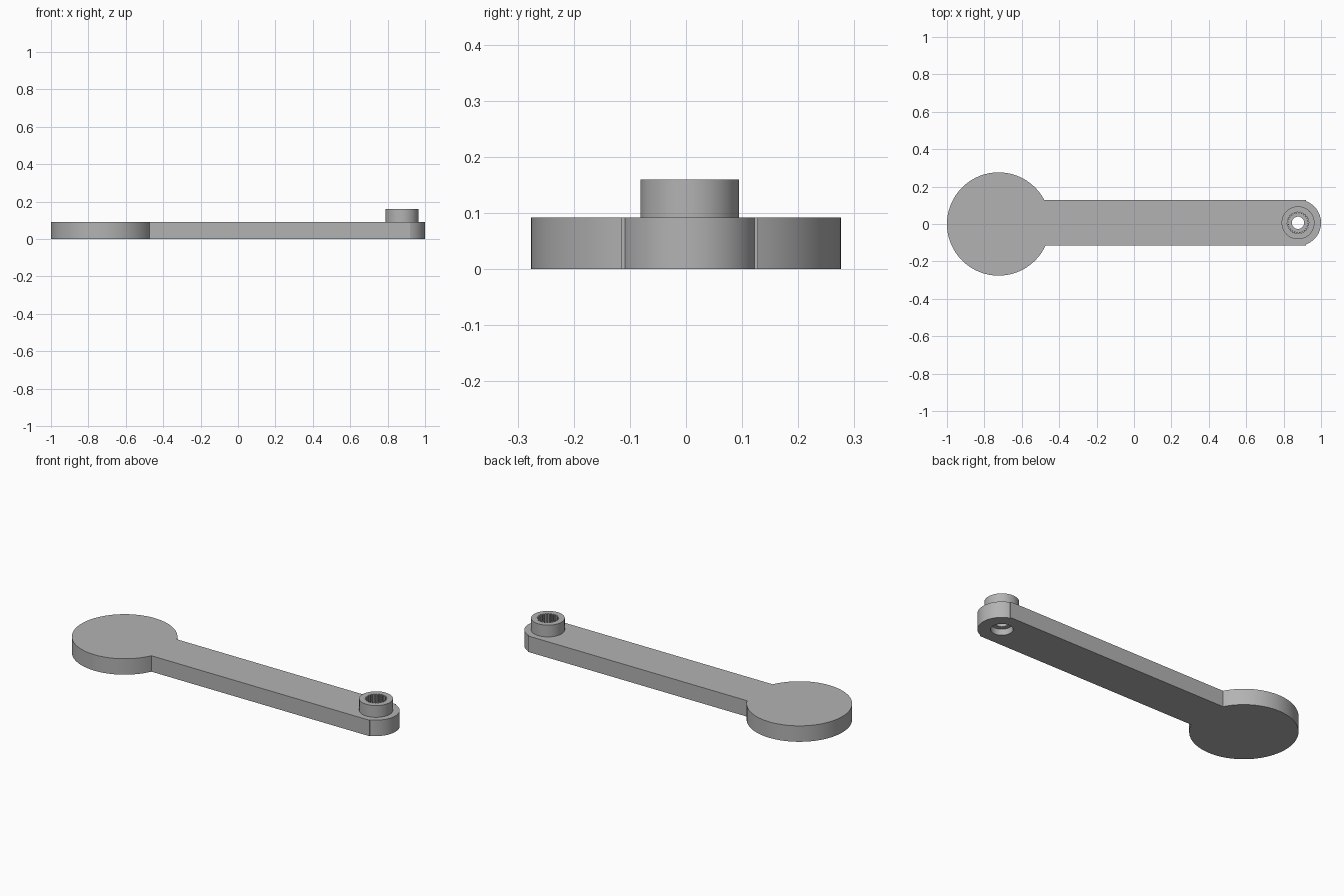
import bpy, bmesh, math

if "Cube" in bpy.data.objects:
    bpy.data.objects.remove(bpy.data.objects["Cube"])

HUB = (0.877, 0.0065)       # axis of the splined hub
PAD = (-0.724, 0.0)         # centre of the round pad
T, TOP = 0.092, 0.16        # plate thickness, hub top

grey = bpy.data.materials.new("grey plastic")
grey.diffuse_color = (0.45, 0.45, 0.45, 1)
grey.use_nodes = True
grey.node_tree.nodes["Principled BSDF"].inputs["Base Color"].default_value = grey.diffuse_color


def arc(c, r, a0, a1, n):
    return [(c[0] + r * math.cos(a0 + (a1 - a0) * i / n),
             c[1] + r * math.sin(a0 + (a1 - a0) * i / n)) for i in range(n + 1)]


def circle(c, r, n=96):
    return arc(c, r, 0, 2 * math.pi, n)[:-1]


def prism(name, pts, z0, z1):
    """Extrude a counter-clockwise outline from z0 to z1."""
    bm = bmesh.new()
    face = bm.faces.new([bm.verts.new((x, y, z0)) for x, y in pts])
    ext = bmesh.ops.extrude_face_region(bm, geom=[face])
    for v in ext["geom"]:
        if isinstance(v, bmesh.types.BMVert):
            v.co.z = z1
    bmesh.ops.recalc_face_normals(bm, faces=bm.faces[:])
    me = bpy.data.meshes.new(name)
    bm.to_mesh(me)
    bm.free()
    me.materials.append(grey)
    ob = bpy.data.objects.new(name, me)
    bpy.context.collection.objects.link(ob)
    return ob


def combine(target, other, op):
    bpy.context.view_layer.objects.active = target
    m = target.modifiers.new(op.lower(), 'BOOLEAN')
    m.operation, m.solver, m.object = op, 'EXACT', other
    bpy.ops.object.modifier_apply(modifier=m.name)
    bpy.data.objects.remove(other)


# Plate outline: round pad, straight bar, slightly narrower rounded end
half, y0, bar_end, r_end, r_pad = 0.1215, HUB[1], 0.92, 0.123, 0.276
a = math.acos((bar_end - HUB[0]) / r_end)
pad_hi = math.asin((y0 + half) / r_pad)
pad_lo = 2 * math.pi + math.asin((y0 - half) / r_pad)
outline = (arc(PAD, r_pad, pad_hi, pad_lo, 96)
           + [(bar_end, y0 - half)]
           + arc(HUB, r_end, -a, a, 48)
           + [(bar_end, y0 + half)])
arm = prism("lever_arm", outline, 0, T)

# Hub collar
combine(arm, prism("hub_collar", circle(HUB, 0.088), 0.05, TOP), 'UNION')

# Splined socket from above
teeth, spline = 24, []
for i in range(teeth):
    for f, r in ((0, 0.058), (0.35, 0.058), (0.5, 0.050), (0.85, 0.050)):
        t = 2 * math.pi * (i + f) / teeth
        spline.append((HUB[0] + r * math.cos(t), HUB[1] + r * math.sin(t)))
combine(arm, prism("spline_cut", spline, 0.065, 0.3), 'DIFFERENCE')

# Screw hole and counterbore from below
combine(arm, prism("screw_cut", circle(HUB, 0.033, 48), -0.1, 0.3), 'DIFFERENCE')
combine(arm, prism("counterbore_cut", circle(HUB, 0.057, 64), -0.1, 0.035), 'DIFFERENCE')

bpy.ops.object.select_all(action='DESELECT')
arm.select_set(True)
bpy.context.view_layer.objects.active = arm
bpy.ops.object.shade_smooth_by_angle(angle=math.radians(25))
